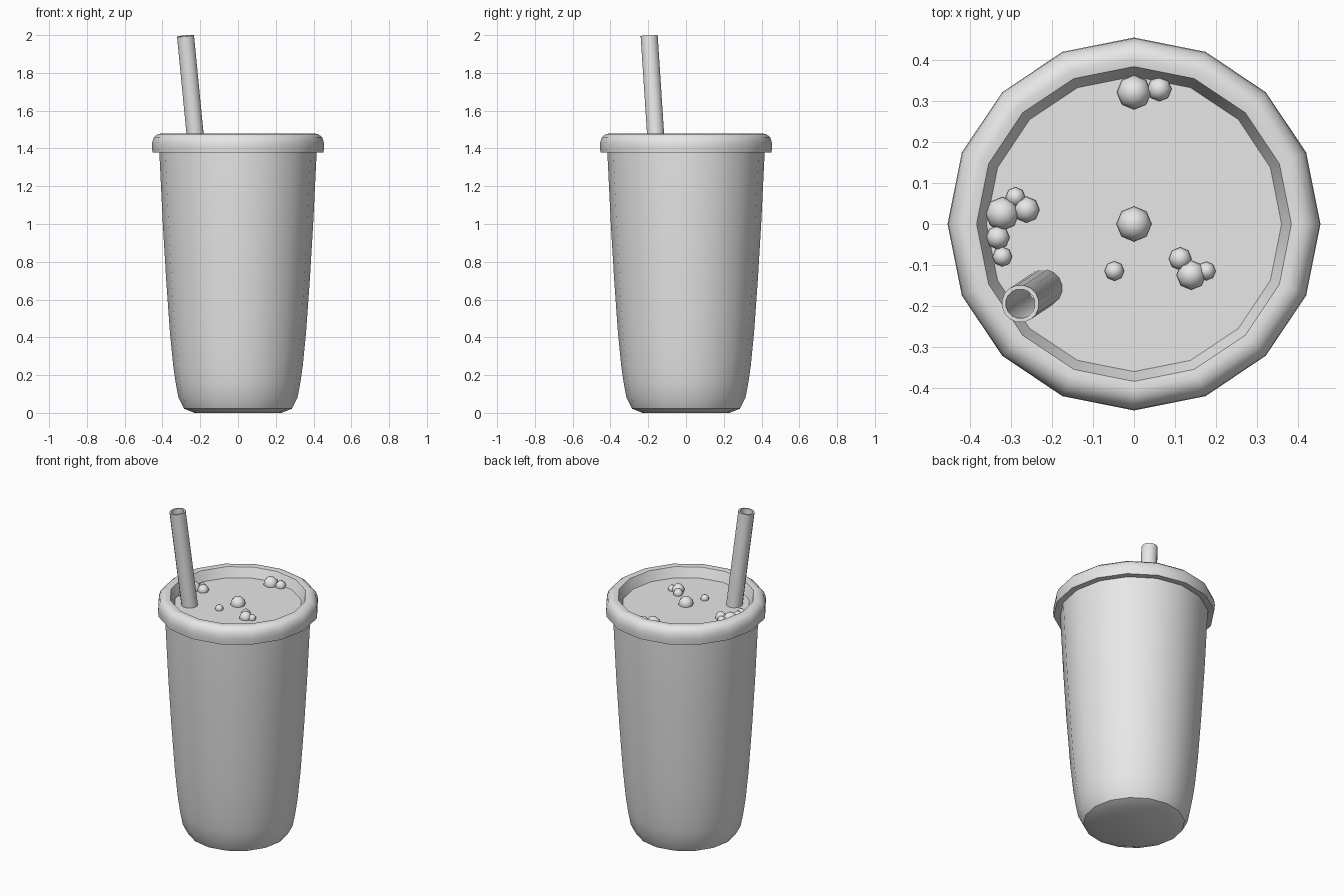
import bpy, bmesh, math
from mathutils import Vector

if "Cube" in bpy.data.objects:
    bpy.data.objects.remove(bpy.data.objects["Cube"])

grey = bpy.data.materials.new("plain grey")
grey.diffuse_color = (0.8, 0.8, 0.8, 1)
grey.use_nodes = True
grey.node_tree.nodes["Principled BSDF"].inputs["Base Color"].default_value = grey.diffuse_color


def finish(name, bm, angle=40):
    bmesh.ops.recalc_face_normals(bm, faces=bm.faces)
    mesh = bpy.data.meshes.new(name)
    bm.to_mesh(mesh)
    bm.free()
    mesh.materials.append(grey)
    ob = bpy.data.objects.new(name, mesh)
    bpy.context.collection.objects.link(ob)
    bpy.ops.object.select_all(action='DESELECT')
    ob.select_set(True)
    bpy.context.view_layer.objects.active = ob
    bpy.ops.object.shade_smooth_by_angle(angle=math.radians(angle))
    return ob


def lathe(name, profile, sides=16, closed=False, caps=(), angle=40):
    """Spin (radius, height) points around z; caps lists profile indices to fill."""
    bm = bmesh.new()
    rings = [[bm.verts.new((r * math.cos(2 * math.pi * i / sides),
                            r * math.sin(2 * math.pi * i / sides), z))
              for i in range(sides)] for r, z in profile]
    pairs = list(zip(rings, rings[1:]))
    if closed:
        pairs.append((rings[-1], rings[0]))
    for a, b in pairs:
        for i in range(sides):
            j = (i + 1) % sides
            bm.faces.new((a[i], a[j], b[j], b[i]))
    for c in caps:
        bm.faces.new(rings[c])
    return finish(name, bm, angle)


# Tapered cup with rounded foot and an inner wall
lathe("cup", [(0.23, 0), (0.285, 0.022), (0.315, 0.08), (0.33, 0.16), (0.343, 0.25),
              (0.36, 0.42), (0.38, 0.70), (0.398, 1.0), (0.417, 1.39), (0.417, 1.43),
              (0.385, 1.43), (0.362, 1.0), (0.33, 0.4), (0.28, 0.06)], caps=(0, -1))

# Rounded rim around the mouth
lathe("rim", [(0.405, 1.378), (0.453, 1.378), (0.456, 1.41), (0.454, 1.435), (0.445, 1.46),
              (0.425, 1.476), (0.405, 1.479), (0.385, 1.476), (0.358, 1.41)], closed=True)

# Drink filling the cup
lathe("drink", [(0.27, 0.07), (0.325, 0.4), (0.355, 1.0), (0.361, 1.418)], caps=(0, -1))

# Hollow leaning straw
top, foot = Vector((-0.278, -0.195, 1.996)), Vector((-0.142, -0.104, 0.6))
axis = top - foot
straw = lathe("straw", [(0.046, 0), (0.046, axis.length), (0.036, axis.length), (0.036, 0)],
              closed=True)
straw.location = foot
straw.rotation_euler = axis.to_track_quat('Z', 'Y').to_euler()

# Bubbles floating on the drink: x, y, radius
bubbles = [(0, 0, .043), (0, .322, .042), (.062, .33, .030), (-.322, .025, .041),
           (-.290, .066, .024), (-.263, .035, .032), (-.333, -.033, .029),
           (-.322, -.080, .024), (-.048, -.115, .024), (.113, -.085, .028),
           (.140, -.125, .036), (.177, -.115, .023)]
bm = bmesh.new()
for x, y, r in bubbles:
    new = bmesh.ops.create_uvsphere(bm, u_segments=8, v_segments=6, radius=r)["verts"]
    bmesh.ops.translate(bm, verts=new, vec=(x, y, 1.425))
finish("bubbles", bm, 60)
